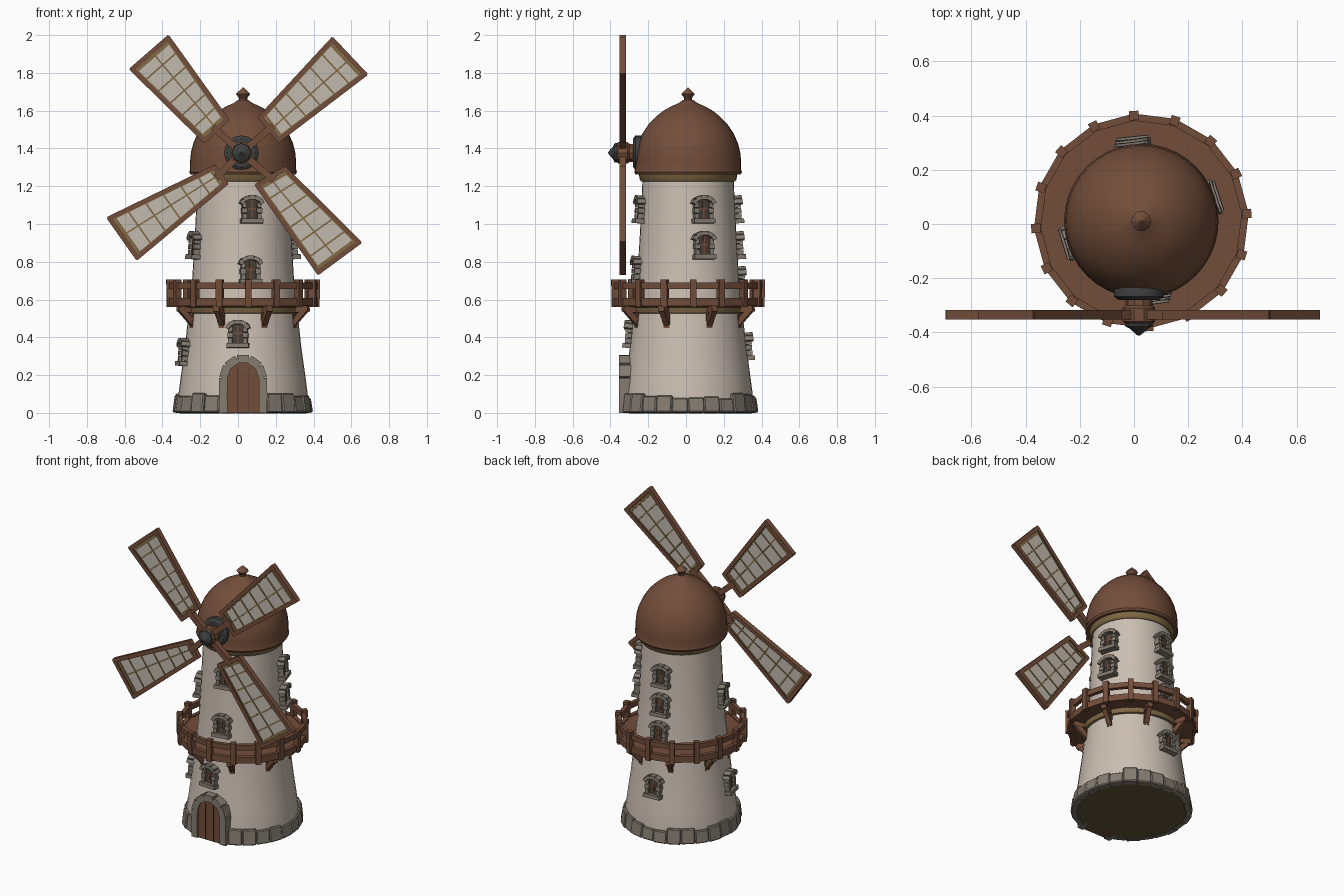
import bpy, bmesh, math, random
from mathutils import Vector as V, Matrix as M

if "Cube" in bpy.data.objects:
    bpy.data.objects.remove(bpy.data.objects["Cube"])

random.seed(4)
CX, CY = 0.027, 0.011          # tower axis


def material(name, rgb):
    m = bpy.data.materials.new(name)
    m.diffuse_color = (*rgb, 1)
    m.use_nodes = True
    m.node_tree.nodes["Principled BSDF"].inputs["Base Color"].default_value = m.diffuse_color
    return m


PLASTER = material("cream plaster", (0.60, 0.52, 0.45))
WOOD = material("brown wood", (0.17, 0.075, 0.042))
STONE = material("grey stone", (0.23, 0.20, 0.165))
OCHRE = material("ochre trim", (0.22, 0.145, 0.06))
IRON = material("dark iron", (0.05, 0.05, 0.05))
GLASS = material("dark window", (0.06, 0.045, 0.035))
SAIL = material("sail cloth", (0.54, 0.49, 0.43))
EARTH = material("dark earth", (0.12, 0.09, 0.045))


def finish(name, bm, mats, angle=35):
    bmesh.ops.recalc_face_normals(bm, faces=bm.faces)
    me = bpy.data.meshes.new(name)
    bm.to_mesh(me)
    bm.free()
    for m in mats:
        me.materials.append(m)
    for p in me.polygons:
        p.use_smooth = True
    me.set_sharp_from_angle(angle=math.radians(angle))
    ob = bpy.data.objects.new(name, me)
    bpy.context.collection.objects.link(ob)
    return ob


def box(bm, mat4, size, mi=0):
    r = bmesh.ops.create_cube(bm, size=1, matrix=mat4 @ M.Diagonal((*size, 1)))
    for f in {f for v in r["verts"] for f in v.link_faces}:
        f.material_index = mi


def bar(bm, p, q, w, h, ref=(0, -1, 0), mi=0):
    """Box beam from p to q, thickness h along ref, width w across it."""
    p, q = V(p), V(q)
    z = (q - p).normalized()
    x = V(ref).cross(z).normalized()
    rot = M((x, z.cross(x), z)).transposed().to_4x4()
    box(bm, M.Translation((p + q) / 2) @ rot, (w, h, (q - p).length), mi)


def lathe(name, profile, mats, segs=40, origin=(CX, CY, 0), rot=M(), phase=0, angle=35):
    """Turned solid from (height, radius) points, capped at both ends."""
    bm = bmesh.new()
    T = M.Translation(origin) @ rot
    rings = []
    for z, r in profile:
        rings.append([bm.verts.new(T @ V((r * math.cos(t), r * math.sin(t), z)))
                      for t in (phase + 2 * math.pi * i / segs for i in range(segs))])
    for a, b in zip(rings, rings[1:]):
        for i in range(segs):
            j = (i + 1) % segs
            bm.faces.new((a[i], a[j], b[j], b[i]))
    bm.faces.new(rings[0]).material_index = len(mats) - 1
    bm.faces.new(rings[-1])
    return finish(name, bm, mats, angle)


def polar(r, t, z):
    return V((CX + r * math.cos(t), CY + r * math.sin(t), z))


# tower wall
WALL = [(0, .347), (.1, .342), (.2, .329), (.35, .308), (.5, .292),
        (.7, .270), (.95, .255), (1.2, .243), (1.27, .24)]
lathe("tower_wall", WALL, [PLASTER, EARTH])


def wall_r(z):
    for (z0, r0), (z1, r1) in zip(WALL, WALL[1:]):
        if z <= z1:
            return r0 + (r1 - r0) * (z - z0) / (z1 - z0)


# foundation stones
bm = bmesh.new()
N = 26
for i in range(N):
    t = 2 * math.pi * (i + .5) / N
    if abs(t - 1.5 * math.pi) < .3:
        continue
    h = random.uniform(.07, .105)
    d = random.uniform(-.004, .006)
    bar(bm, polar(.347 + d, t, 0), polar(.335 + d, t, h), .087, .045,
        (math.cos(t), math.sin(t), 0))
bmesh.ops.bevel(bm, geom=bm.edges[:], offset=.006, segments=1, affect='EDGES')
finish("foundation_stones", bm, [STONE])

# dome roof, trim ring and finial
lathe("roof_trim", [(1.225, .247), (1.235, .256), (1.275, .262)], [OCHRE])
lathe("dome_roof", [(1.262, .255), (1.262, .278), (1.275, .285), (1.292, .280), (1.33, .281),
                    (1.38, .276), (1.43, .263), (1.48, .241), (1.53, .207), (1.57, .168),
                    (1.60, .130), (1.625, .085), (1.64, .05), (1.655, .03), (1.66, .001)], [WOOD])
lathe("roof_finial", [(1.64, .035), (1.655, .022), (1.668, .022), (1.688, .038), (1.70, .026),
                      (1.722, .003)], [WOOD], 10, angle=25)

# balcony deck
P = 16
PH = math.radians(94)
lathe("balcony_deck", [(.553, .28), (.568, .375), (.602, .385), (.604, .26)], [WOOD], P, phase=PH, angle=20)
lathe("balcony_trim", [(.525, .288), (.53, .302), (.56, .31)], [OCHRE], 32)

# balcony railing
bm = bmesh.new()
for i in range(P):
    t, u = (PH + 2 * math.pi * (i + k) / P for k in (0, 1))
    out = (math.cos(t), math.sin(t), 0)
    bar(bm, polar(.388, t, .56), polar(.390, t, .706), .034, .034, out)
    for z, h in ((.587, .042), (.672, .034)):
        bar(bm, polar(.384, t, z), polar(.384, u, z), .026, h, (0, 0, 1))
finish("balcony_railing", bm, [WOOD])

# balcony brackets
bm = bmesh.new()
for i in range(8):
    t = math.pi * (i + .5) / 4
    side = (-math.sin(t), math.cos(t), 0)
    bar(bm, polar(.26, t, .545), polar(.375, t, .552), .032, .034, side)
    bar(bm, polar(.28, t, .465), polar(.36, t, .55), .03, .03, side)
    bar(bm, polar(.288, t, .45), polar(.284, t, .55), .022, .034, side)
finish("balcony_brackets", bm, [WOOD])


# arched windows: local x across, y outward, z up
def window(name, deg, z):
    bm = bmesh.new()
    box(bm, M.Translation((0, .006, 0)), (.062, .018, .105), 1)          # pane
    box(bm, M.Translation((0, .012, 0)), (.008, .012, .095), 2)          # mullion
    box(bm, M.Translation((0, .012, .005)), (.06, .012, .008), 2)        # crossbar
    box(bm, M.Translation((0, .012, -.06)), (.118, .055, .024))          # sill
    for s in (-1, 1):
        for k in range(3):
            box(bm, M.Translation((s * .04, .01, -.034 + k * .029)),
                (.022 + .008 * (k % 2), .036, .026))
    arc = [(.056 * math.cos(a), .03 + .036 * math.sin(a))
           for a in (math.pi * k / 5 for k in range(6))]
    for (x0, z0), (x1, z1) in zip(arc, arc[1:]):                         # hood stones
        bar(bm, (x0, .012, z0), (x1, .012, z1), .022, .052)
    t = math.radians(deg)
    pos = polar(wall_r(z), t, z)
    bm.transform(M.Translation(pos) @ M.Rotation(t - math.pi / 2, 4, 'Z')
                 @ M.Rotation(math.radians(4), 4, 'X'))
    finish(name, bm, [STONE, GLASS, WOOD])


for side, spots in {
    "front": ((-80, 1.075), (-82, .755), (-95, .415)),
    "right": ((18, 1.075), (18, .885)),
    "back": ((97, 1.075), (97, .885), (96, .70), (93, .35)),
    "left": ((197, .885), (192, .32)),
}.items():
    for n, (deg, z) in enumerate(spots):
        window(f"{side}_window_{n + 1}", deg, z)

# door and its stone arch
bm = bmesh.new()
arch = [(math.cos(a), math.sin(a)) for a in (math.pi * k / 10 for k in range(11))]
pts = [(.088, 0)] + [(.088 * c, .185 + .088 * s) for c, s in arch] + [(-.088, 0)]
f = bm.faces.new([bm.verts.new((CX + x, -.343, z)) for x, z in pts])
r = bmesh.ops.extrude_face_region(bm, geom=[f])
bmesh.ops.translate(bm, vec=(0, .08, 0), verts=[g for g in r["geom"] if isinstance(g, bmesh.types.BMVert)])
for x in (-.03, .03):
    bar(bm, (CX + x, -.343, 0), (CX + x, -.343, .245), .005, .004, mi=1)
finish("door", bm, [WOOD, GLASS])

bm = bmesh.new()
path = [(.105, 0), (.106, .095)] + [(.105 * c, .185 + .105 * s) for c, s in arch[::2]] \
    + [(-.106, .095), (-.105, 0)]
for (x0, z0), (x1, z1) in zip(path, path[1:]):
    bar(bm, (CX + x0, -.317, z0), (CX + x1, -.317, z1), .044, .075)
finish("door_arch", bm, [STONE])

# wind shaft and hub, pointing to the front
HUB = V((.018, -.335, 1.377))
FWD = M.Rotation(math.pi / 2, 4, 'X')


def hub_part(name, profile, mat, segs=16):
    lathe(name, profile, [mat], segs, (HUB.x, 0, HUB.z), FWD)


hub_part("hub_collar", [(.20, .08), (.235, .092), (.268, .092), (.28, .075)], IRON)
hub_part("wind_shaft", [(.26, .05), (.30, .05), (.31, .06), (.36, .06), (.37, .045)], WOOD, 10)
hub_part("hub_nose", [(.355, .054), (.378, .05), (.385, .035), (.412, .004)], IRON, 8)

# four sails: inner pair then outer pair of corners, as (x, z)
SAILS = {
    "upper_right": ((.120, 1.565), (.215, 1.445), (.672, 1.793), (.500, 1.975)),
    "upper_left": ((-.177, 1.442), (-.060, 1.552), (-.370, 1.985), (-.560, 1.82)),
    "lower_left": ((-.065, 1.215), (-.125, 1.30), (-.680, 1.03), (-.534, .823)),
    "lower_right": ((.248, 1.292), (.103, 1.205), (.426, .745), (.640, .903)),
}
for name, corners in SAILS.items():
    c = [V((x, HUB.y, z)) for x, z in corners]
    mid = sum(c, V()) / 4

    def at(u, v):
        """Point on the sail: u across, v from hub to tip."""
        return c[0].lerp(c[1], u).lerp(c[3].lerp(c[2], u), v)

    bm = bmesh.new()
    for k in range(4):                                                   # wooden frame
        p, q = c[k], c[(k + 1) % 4]
        e = (q - p).normalized() * .008
        bar(bm, p - e, q + e, .025, .034)
        inset = lambda w: w + (mid - w).normalized() * .024
        bar(bm, inset(p), inset(q), .018, .020, mi=1)                    # ochre edging
    for k in range(1, 6):                                                # lattice
        bar(bm, at(.03, k / 6), at(.97, k / 6), .009, .017, mi=1)
    bar(bm, at(.55, 0), at(.55, 1), .008, .017, mi=1)
    bar(bm, HUB, at(.5, .04), .036, .036)                                # spar
    quads = [bm.verts.new(w + V((0, s * .005, 0))) for s in (-1, 1) for w in c]
    for idx in ((0, 1, 2, 3), (7, 6, 5, 4)):                             # cloth
        bm.faces.new([quads[i] for i in idx]).material_index = 2
    for k in range(4):
        j = (k + 1) % 4
        bm.faces.new([quads[i] for i in (k, j, j + 4, k + 4)]).material_index = 2
    finish(name + "_sail", bm, [WOOD, OCHRE, SAIL])
